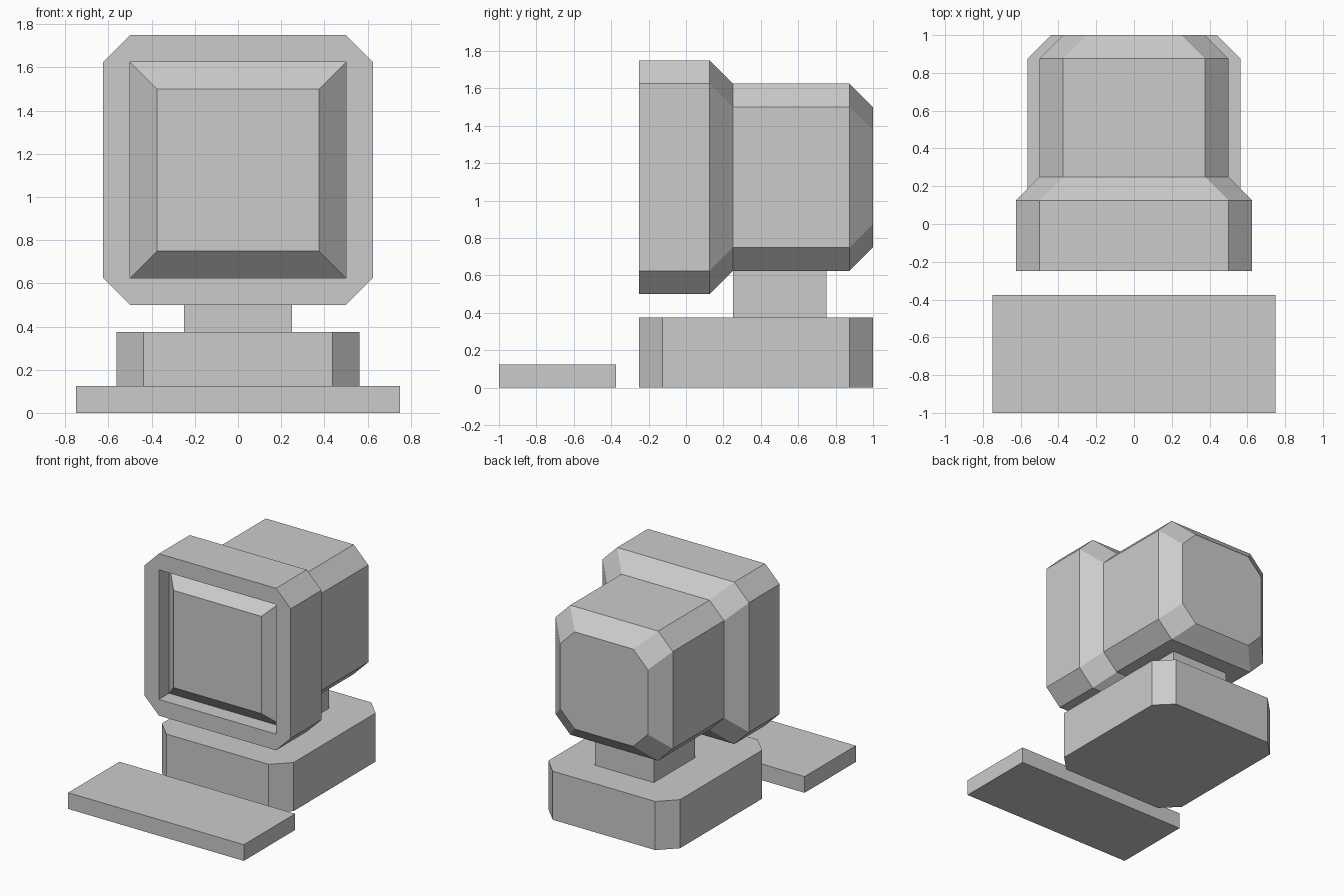
import bpy
import bmesh

if "Cube" in bpy.data.objects:
    bpy.data.objects.remove(bpy.data.objects["Cube"])


def finish(name, bm):
    bmesh.ops.recalc_face_normals(bm, faces=bm.faces)
    mesh = bpy.data.meshes.new(name)
    bm.to_mesh(mesh)
    bm.free()
    obj = bpy.data.objects.new(name, mesh)
    bpy.context.collection.objects.link(obj)
    return obj


def box(name, half_x, y0, y1, z0, z1, corner=0):
    """Box centred on x; corner chamfers its upright edges."""
    bm = bmesh.new()
    bmesh.ops.create_cube(bm, size=1)
    for v in bm.verts:
        v.co = (v.co.x * 2 * half_x,
                (y0 + y1) / 2 + v.co.y * (y1 - y0),
                (z0 + z1) / 2 + v.co.z * (z1 - z0))
    if corner:
        upright = [e for e in bm.edges
                   if abs(e.verts[0].co.z - e.verts[1].co.z) > 0.01]
        bmesh.ops.bevel(bm, geom=upright, offset=corner, segments=1,
                        affect='EDGES')
    return finish(name, bm)


def loft(name, sections, z_mid):
    """Skin chamfered squares (half size, corner cut, y) along y."""
    bm = bmesh.new()
    rings = []
    for h, c, y in sections:
        k = h - c
        outline = [(h, -k), (h, k), (k, h), (-k, h),
                   (-h, k), (-h, -k), (-k, -h), (k, -h)]
        rings.append([bm.verts.new((x, y, z_mid + z)) for x, z in outline])
    for a, b in zip(rings, rings[1:]):
        for i in range(8):
            j = (i + 1) % 8
            bm.faces.new((a[i], a[j], b[j], b[i]))
    bm.faces.new(rings[0])
    bm.faces.new(rings[-1])
    bmesh.ops.remove_doubles(bm, verts=bm.verts, dist=0.0001)
    return finish(name, bm)


# Monitor: raised screen, recess, bezel, then stepped rear housing
loft("monitor", [
    (0.375, 0, -0.25),
    (0.5, 0, -0.125),
    (0.5, 0, -0.25),
    (0.625, 0.125, -0.25),
    (0.625, 0.125, 0.125),
    (0.5, 0.125, 0.25),
    (0.5, 0.125, 0.875),
    (0.375, 0.125, 1.0),
], 1.125)

# Stand neck, computer case and keyboard
box("monitor_neck", 0.25, 0.25, 0.75, 0.375, 0.625)
box("computer_case", 0.5625, -0.25, 1.0, 0, 0.375, corner=0.125)
box("keyboard", 0.75, -1.0, -0.375, 0, 0.125)
